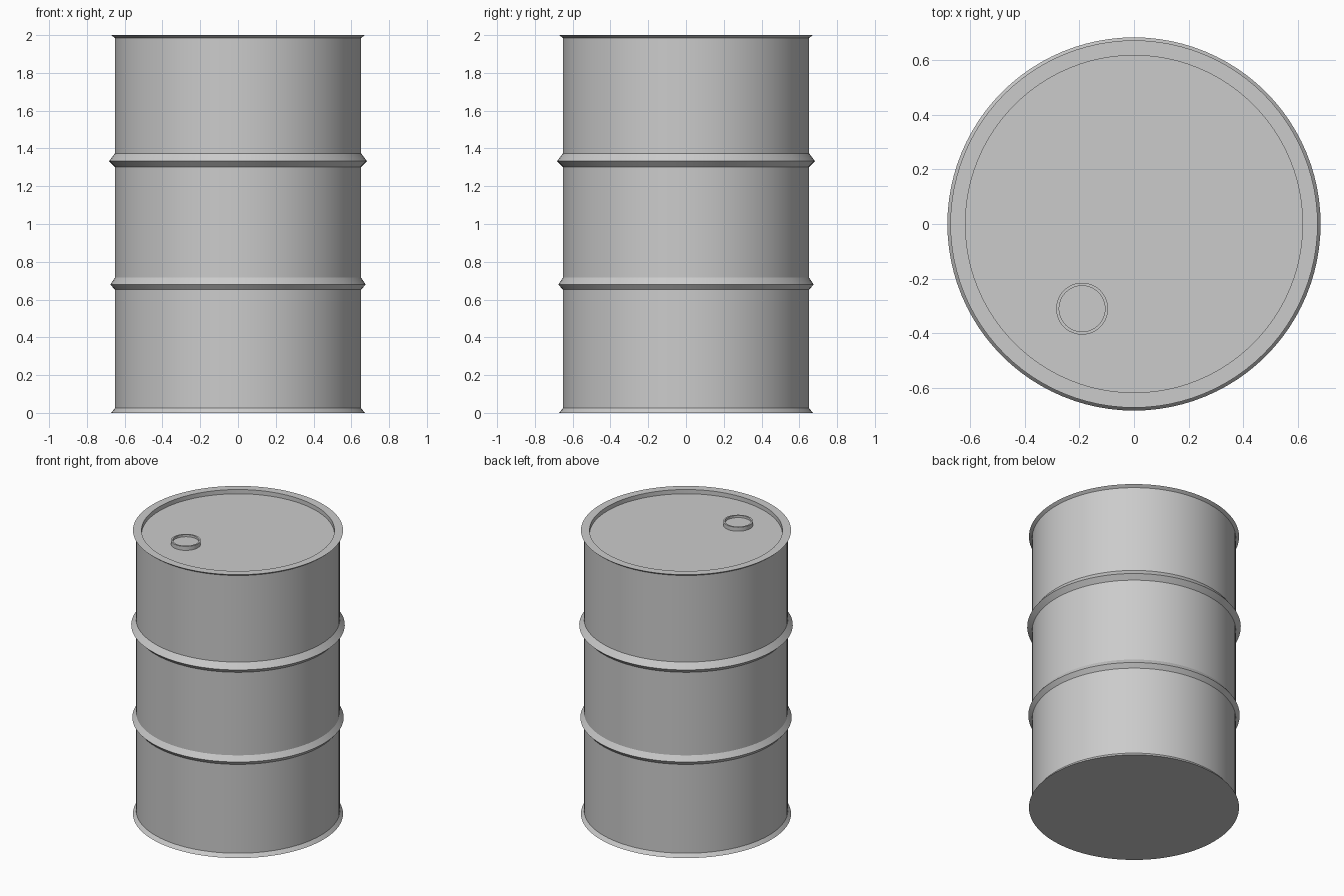
import bpy, bmesh, math

if "Cube" in bpy.data.objects:
    bpy.data.objects.remove(bpy.data.objects["Cube"])


def lathe(name, profile, segments, location=(0, 0, 0)):
    """Spin an (r, z) profile round z; both ends are closed with flat discs."""
    bm = bmesh.new()
    rings = []
    for r, z in profile:
        rings.append([bm.verts.new((r * math.cos(a), r * math.sin(a), z))
                      for a in (2 * math.pi * i / segments for i in range(segments))])
    for low, high in zip(rings, rings[1:]):
        for i in range(segments):
            j = (i + 1) % segments
            bm.faces.new((low[i], low[j], high[j], high[i]))
    bm.faces.new(rings[0][::-1])
    bm.faces.new(rings[-1])
    bmesh.ops.recalc_face_normals(bm, faces=bm.faces)
    mesh = bpy.data.meshes.new(name)
    bm.to_mesh(mesh)
    bm.free()
    obj = bpy.data.objects.new(name, mesh)
    obj.location = location
    bpy.context.collection.objects.link(obj)
    bpy.ops.object.select_all(action='DESELECT')
    obj.select_set(True)
    bpy.context.view_layer.objects.active = obj
    bpy.ops.object.shade_smooth_by_angle(angle=math.radians(25))
    return obj


WALL = 0.652
LID_Z = 1.97

# Drum: flared foot, two ridged hoops, flared rim and sunken lid
lathe("drum_body", [
    (0.672, 0.0), (WALL, 0.025),
    (WALL, 0.652), (0.676, 0.68), (WALL, 0.716),
    (WALL, 1.302), (0.683, 1.333), (WALL, 1.374),
    (WALL, 1.985), (0.672, 2.0),
    (0.617, 2.0), (0.617, LID_Z),
], 96)

# Bung cap: short collar with a shallow dished top
lathe("bung_cap", [
    (0.095, -0.005), (0.095, 0.028), (0.084, 0.028), (0.084, 0.013),
], 48, (-0.19, -0.31, LID_Z))
